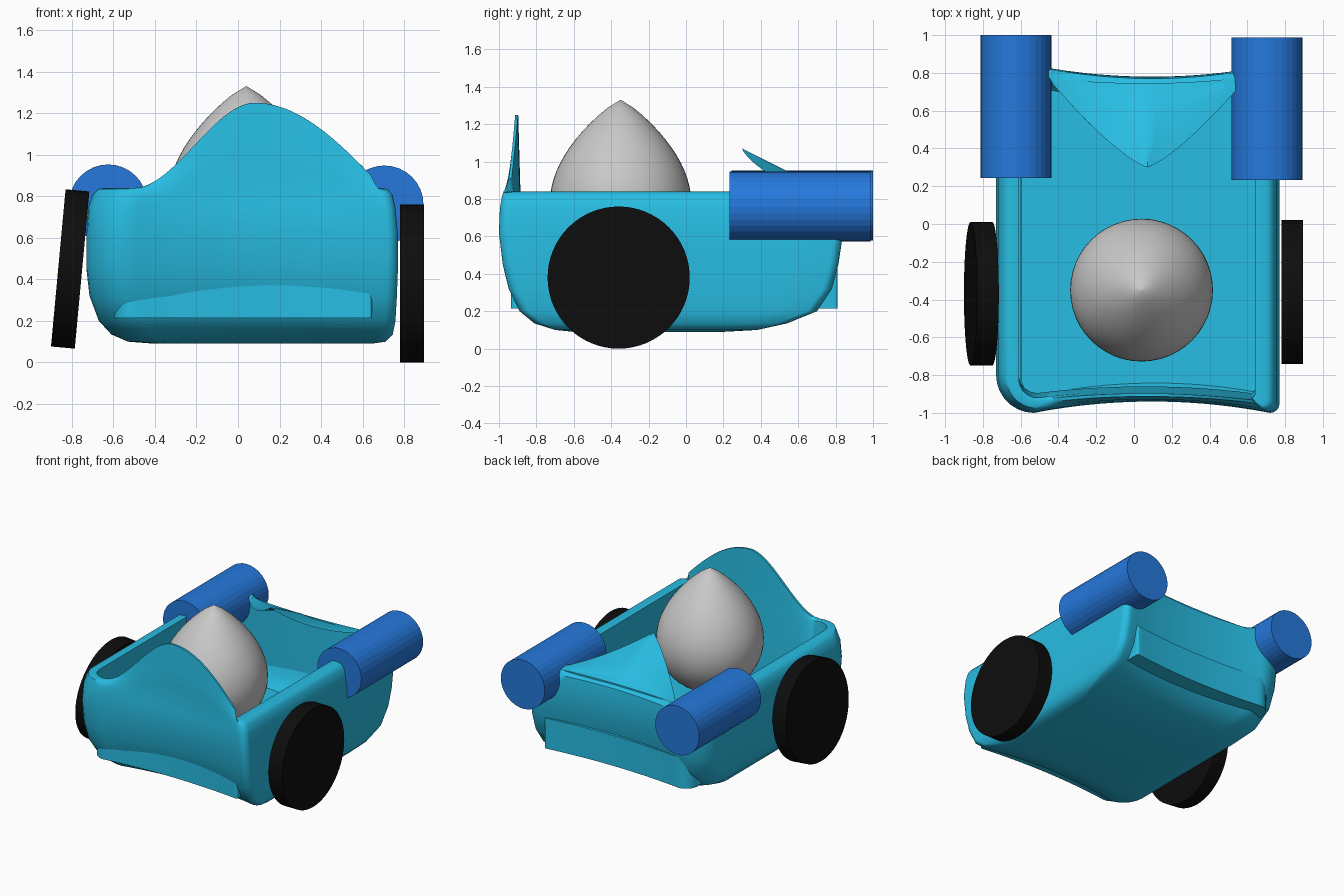
import bpy, bmesh, math
from mathutils import Matrix

if "Cube" in bpy.data.objects:
    bpy.data.objects.remove(bpy.data.objects["Cube"])


def material(name, rgb):
    m = bpy.data.materials.new(name)
    m.diffuse_color = (*rgb, 1)
    m.use_nodes = True
    m.node_tree.nodes["Principled BSDF"].inputs["Base Color"].default_value = m.diffuse_color
    return m


TEAL = material("teal", (0.021, 0.51, 0.77))
BLUE = material("blue", (0.019, 0.19, 0.72))
GREY = material("grey", (0.58, 0.58, 0.58))
BLACK = material("black", (0.004, 0.004, 0.004))


def finish(bm, name, mat, angle=None):
    bmesh.ops.recalc_face_normals(bm, faces=bm.faces[:])
    me = bpy.data.meshes.new(name)
    bm.to_mesh(me)
    bm.free()
    ob = bpy.data.objects.new(name, me)
    me.materials.append(mat)
    bpy.context.collection.objects.link(ob)
    if angle:
        bpy.ops.object.select_all(action='DESELECT')
        ob.select_set(True)
        bpy.context.view_layer.objects.active = ob
        bpy.ops.object.shade_smooth_by_angle(angle=math.radians(angle))


def loft(rings, name, mat, angle):
    bm = bmesh.new()
    vs = [[bm.verts.new(p) for p in r] for r in rings]
    n = len(vs[0])
    for a, b in zip(vs, vs[1:]):
        for i in range(n):
            bm.faces.new((a[i], a[(i + 1) % n], b[(i + 1) % n], b[i]))
    bm.faces.new(vs[0])
    bm.faces.new(vs[-1])
    finish(bm, name, mat, angle)


def lerp(a, b, t):
    return a + (b - a) * t


def crest(x):
    """Extra height of the front wall: soft rise on the left, rounder on the right."""
    if x < .08:
        u = max(0, (x + .5) / .58)
        return .41 * u * u * (3 - 2 * u)
    return .41 * math.sin(math.pi / 2 * max(0, (.7 - x) / .62))


def ring(z, x0, x1, y0, y1, rl, rr, hollow, f=0):
    """Rounded rectangle with hollow front and back edges; f raises the front crest and rear hood."""
    pts = []

    def arc(cx, cy, r, start):
        for i in range(1, 7):
            a = math.radians(start + 90 * i / 7)
            pts.append((cx + r * math.cos(a), cy + r * math.sin(a), z))

    n = 32
    for i in range(n + 1):                       # front edge
        x = lerp(x0 + rl, x1 - rr, i / n)
        pts.append((x, y0 + hollow * (1 - (2 * i / n - 1) ** 2), z + f * crest(x)))
    arc(x1 - rr, y0 + rr, rr, -90)
    for i in range(9):                           # right edge
        pts.append((x1, lerp(y0 + rr, y1 - rr, i / 8), z))
    arc(x1 - rr, y1 - rr, rr, 0)
    for i in range(n + 1):                       # back edge
        x = lerp(x1 - rr, x0 + rl, i / n)
        y = y1 - hollow * (1 - (2 * i / n - 1) ** 2)
        t = min(1, abs(x - .07) / .5)
        if t < 1:
            y = lerp(y, .3 + .44 * t ** 1.3, f)
        pts.append((x, y, z + f * .23 * (1 - t) ** 1.6))
    arc(x0 + rl, y1 - rl, rl, 90)
    for i in range(9):                           # left edge
        pts.append((x0, lerp(y1 - rl, y0 + rl, i / 8), z))
    arc(x0 + rl, y0 + rl, rl, 180)
    return pts


# Open tub body: rounded outer skin (z, left, right, front, back)
HULL = [(.09, -.40, .64, -.60, .20), (.10, -.53, .71, -.70, .38), (.135, -.61, .745, -.81, .54),
        (.20, -.67, .758, -.89, .70), (.32, -.715, .765, -.948, .78), (.45, -.73, .77, -.98, .815),
        (.62, -.73, .77, -1.0, .84), (.75, -.72, .757, -.995, .838), (.81, -.70, .742, -.985, .83)]
body = [ring(*h, min(.2, .13 + h[0] / 3), .05, .06) for h in HULL]
# rim running up to the crest and hood, then down the inner skin
for k in range(1, 5):
    t = k / 4
    body.append(ring(.84 - .01 * (1 - t) ** 2, lerp(-.69, -.63, t), lerp(.735, .67, t),
                     lerp(-.984, -.948, t), lerp(.826, .81, t), lerp(.17, .13, t),
                     lerp(.05, .03, t), lerp(.05, .035, t), t))
for t in (1, .5, 0):
    body.append(ring(.838 + .002 * t, -.61 - .01 * t, .64 + .01 * t, -.92 - .012 * t,
                     .78 + .02 * t, .1, .02, .035, t))
for z in (.5, .225):
    body.append(ring(z, -.61, .64, -.895, .775, .1, .02, .035))
loft(body, "tub_body", TEAL, 42)

# Liner that shows through the lower front and back
liner = [ring(z, -.6 + d / 4, .645 - d / 4, -.935 + d, .81 - d, .1, .015, .035)
         for z, d in ((.215, 0), (.45, 0), (.45, .02), (.22, .02))]
loft(liner, "tub_liner", TEAL, 42)

# Egg-shaped rider: round below, drawn up to a soft point
profile = []
for i in range(1, 27):
    t = i / 13 - 1
    a = math.pi / 2 * t
    if t < 0:
        profile.append((.378 * math.cos(a), .78 + .378 * math.sin(a)))
    else:
        profile.append((.378 * max(math.cos(a), 1e-3) ** .8, .78 + .55 * t))
loft([[(.04 + r * math.cos(math.tau * i / 48), -.35 + r * math.sin(math.tau * i / 48), z)
       for i in range(48)] for r, z in profile], "egg_rider", GREY, 50)


def cylinder(name, centre, radius, depth, axis, degrees, sides, mat):
    bm = bmesh.new()
    rot = Matrix.Rotation(math.radians(degrees), 4, axis)
    bmesh.ops.create_cone(bm, cap_ends=True, segments=sides, radius1=radius, radius2=radius,
                          depth=depth, matrix=Matrix.Translation(centre) @ rot)
    finish(bm, name, mat)


# Wheels, the left one leaning
cylinder("right_wheel", (.838, -.36, .38), .38, .115, 'Y', 90, 64, BLACK)
cylinder("left_wheel", (-.808, -.37, .45), .38, .115, 'Y', 95.3, 64, BLACK)

# Rear thrusters
cylinder("left_thruster", (-.625, .622, .765), .188, .755, 'X', 90, 32, BLUE)
cylinder("right_thruster", (.705, .61, .76), .188, .755, 'X', 90, 32, BLUE)
